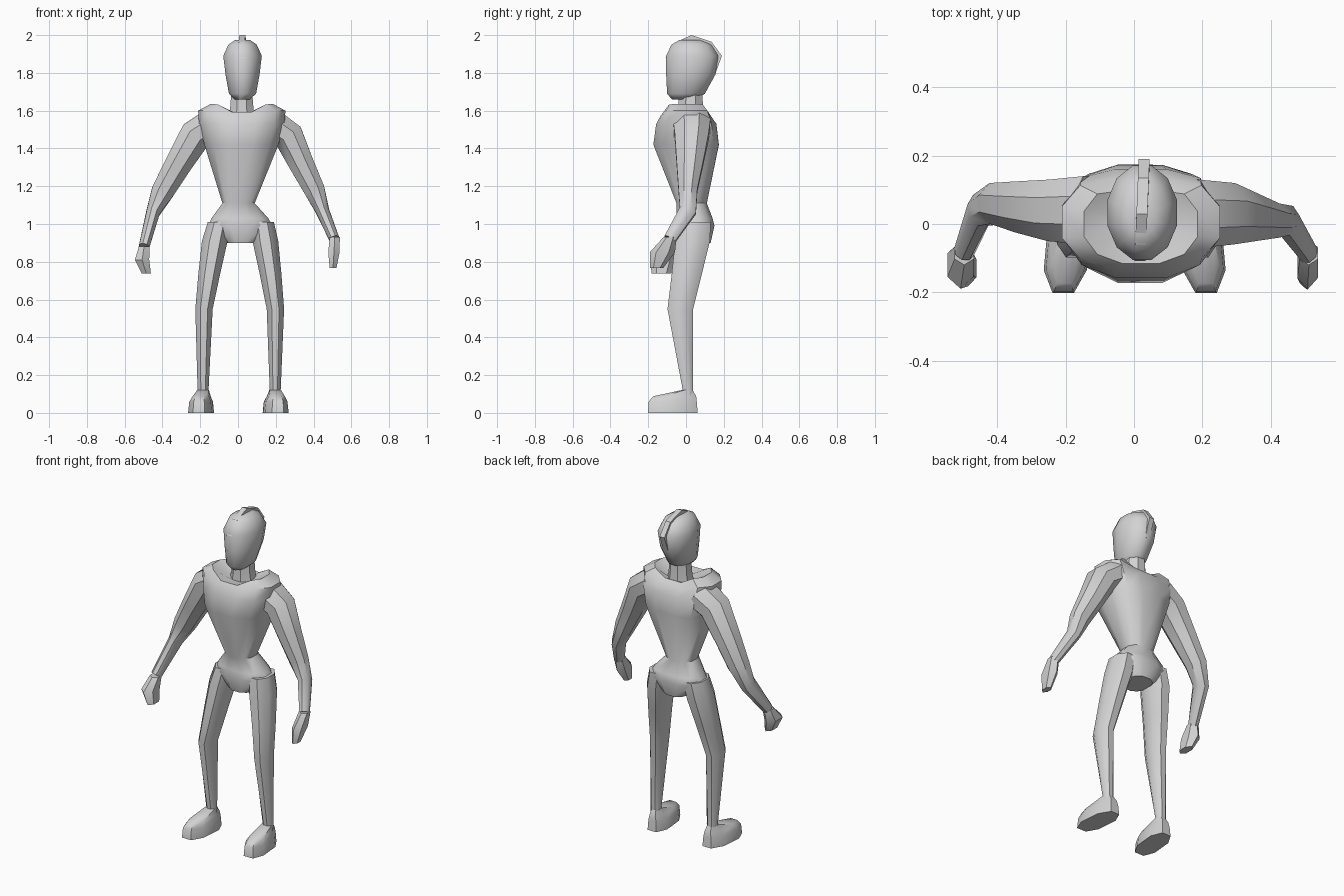
import bpy, bmesh, math
from mathutils import Vector

grey = bpy.data.materials.new("plain_grey")
grey.diffuse_color = (0.65, 0.65, 0.65, 1)


def finish(name, bm, angle=40):
    bmesh.ops.recalc_face_normals(bm, faces=bm.faces)
    me = bpy.data.meshes.new(name)
    bm.to_mesh(me)
    bm.free()
    me.materials.append(grey)
    ob = bpy.data.objects.new(name, me)
    bpy.context.collection.objects.link(ob)
    bpy.ops.object.select_all(action='DESELECT')
    ob.select_set(True)
    bpy.context.view_layer.objects.active = ob
    bpy.ops.object.shade_smooth_by_angle(angle=math.radians(angle))
    return ob


def loft(name, rings, n=8, power=1.0, follow=False, shape=None, angle=40):
    """Skin rings (x, y, z, half width, half depth); follow tilts them along the path."""
    bm = bmesh.new()
    centres = [Vector(r[:3]) for r in rings]
    loops = []
    for i, (c, r) in enumerate(zip(centres, rings)):
        u, v = Vector((1, 0, 0)), Vector((0, 1, 0))
        if follow:
            t = (centres[min(i + 1, len(rings) - 1)] - centres[max(i - 1, 0)]).normalized()
            u = v.cross(t).normalized()
            v = t.cross(u)
        loop = []
        for k in range(n):
            a = 2 * math.pi * (k + 0.5) / n
            ca, sa = math.cos(a), math.sin(a)
            s = 1 / math.cos(math.pi / n)
            pu = math.copysign(abs(ca) ** power, ca) * s
            pv = math.copysign(abs(sa) ** power, sa) * s
            p = c + u * (r[3] * pu) + v * (r[4] * pv)
            if shape:
                p = shape(p)
            loop.append(bm.verts.new(p))
        loops.append(loop)
    for a, b in zip(loops, loops[1:]):
        for k in range(n):
            bm.faces.new((a[k], a[(k + 1) % n], b[(k + 1) % n], b[k]))
    bm.faces.new(loops[0])
    bm.faces.new(loops[-1])
    return finish(name, bm, angle)


# Torso: wide chest, thin waist, flared pelvis, neckline dipped in the middle
def neckline(p):
    mid = max(0, 1 - abs(p.x - 0.02) / 0.13)
    if p.z > 1.59:
        p.z -= 0.07 * mid
    if p.z > 1.3 and p.y > 0:
        p.y -= 0.03 * mid
    return p


loft("torso", [
    (0.015, 0.045, 0.90, 0.075, 0.085),
    (0.012, 0.045, 0.99, 0.170, 0.105),
    (0.010, 0.045, 1.03, 0.150, 0.095),
    (0.003, 0.030, 1.11, 0.085, 0.080),
    (0.018, 0.008, 1.42, 0.195, 0.180),
    (0.020, 0.008, 1.53, 0.225, 0.165),
    (0.020, 0.005, 1.60, 0.230, 0.140),
    (0.020, 0.000, 1.635, 0.165, 0.115),
    (0.020, 0.020, 1.58, 0.060, 0.065)], n=12, power=0.85, shape=neckline)

# Neck and head
loft("neck", [(0.02, 0.025, 1.52, 0.085, 0.075),
              (0.02, 0.025, 1.61, 0.062, 0.065),
              (0.02, 0.025, 1.70, 0.055, 0.062)], n=8)
loft("head", [
    (0.022, -0.010, 1.66, 0.040, 0.065),
    (0.024, 0.000, 1.69, 0.072, 0.100),
    (0.024, 0.025, 1.79, 0.090, 0.130),
    (0.024, 0.033, 1.89, 0.102, 0.138),
    (0.024, 0.028, 1.95, 0.075, 0.105),
    (0.024, 0.022, 1.975, 0.038, 0.055)], n=12, angle=50)

# Crest: arched strip over the head from brow to nape
arch = [(-0.108, 1.88), (-0.06, 1.96), (0.03, 2.0), (0.135, 1.965), (0.19, 1.89), (0.15, 1.78)]
bm = bmesh.new()
rows = []
for y, z in arch:
    x = 0.018 + 0.04 * (y + 0.1)
    yi, zi = 0.03 + (y - 0.03) * 0.75, 1.85 + (z - 1.85) * 0.75
    rows.append([bm.verts.new(p) for p in ((x - 0.016, y, z), (x + 0.016, y, z),
                                           (x + 0.016, yi, zi), (x - 0.016, yi, zi))])
for a, b in zip(rows, rows[1:]):
    for k in range(4):
        bm.faces.new((a[k], a[(k + 1) % 4], b[(k + 1) % 4], b[k]))
bm.faces.new(rows[0])
bm.faces.new(rows[-1])
finish("head_crest", bm, 30)

# Arms with hands; the pose differs slightly on each side
loft("left_arm", [
    (-0.13, 0.04, 1.53, 0.085, 0.10),
    (-0.225, 0.04, 1.47, 0.085, 0.09),
    (-0.32, 0.05, 1.31, 0.070, 0.075),
    (-0.40, 0.06, 1.17, 0.060, 0.060),
    (-0.45, 0.04, 1.06, 0.036, 0.050),
    (-0.497, -0.08, 0.88, 0.028, 0.030)], follow=True)
loft("left_hand", [
    (-0.497, -0.085, 0.88, 0.028, 0.030),
    (-0.508, -0.120, 0.81, 0.038, 0.060),
    (-0.485, -0.130, 0.737, 0.024, 0.045)], n=6)
loft("right_arm", [
    (0.17, 0.03, 1.53, 0.085, 0.10),
    (0.268, 0.03, 1.465, 0.080, 0.09),
    (0.335, 0.02, 1.32, 0.066, 0.070),
    (0.405, 0.01, 1.18, 0.055, 0.050),
    (0.447, 0.01, 1.07, 0.036, 0.045),
    (0.510, -0.085, 0.92, 0.027, 0.032)], follow=True)
loft("right_hand", [
    (0.512, -0.085, 0.93, 0.027, 0.030),
    (0.508, -0.125, 0.85, 0.030, 0.058),
    (0.503, -0.155, 0.767, 0.018, 0.030)], n=6)

# Legs and feet
for name, s, hip, thigh, knee, ankle in (("left", -1, -0.10, -0.123, -0.180, -0.185),
                                         ("right", 1, 0.13, 0.145, 0.198, 0.197)):
    loft(name + "_leg", [
        (hip, 0.045, 1.01, 0.060, 0.085),
        (thigh, 0.035, 0.91, 0.068, 0.092),
        ((thigh + knee) / 2, 0.005, 0.74, 0.058, 0.080),
        (knee, -0.030, 0.55, 0.046, 0.068),
        (ankle, 0.010, 0.12, 0.029, 0.027),
        (ankle, 0.010, 0.06, 0.029, 0.027)], n=8)

    def splay(p, s=s, a=ankle):
        p.x += s * 0.09 * -p.y          # toes turn out
        p.x = a + (p.x - a) * (1 - 1.2 * max(0, p.y))
        return p

    loft(name + "_foot", [
        (ankle - 0.004, -0.070, 0.0, 0.062, 0.130),
        (ankle - 0.004, -0.070, 0.06, 0.056, 0.125),
        (ankle - 0.002, -0.060, 0.088, 0.042, 0.112),
        (ankle, 0.005, 0.12, 0.030, 0.030)], n=8, power=0.8, shape=splay)
